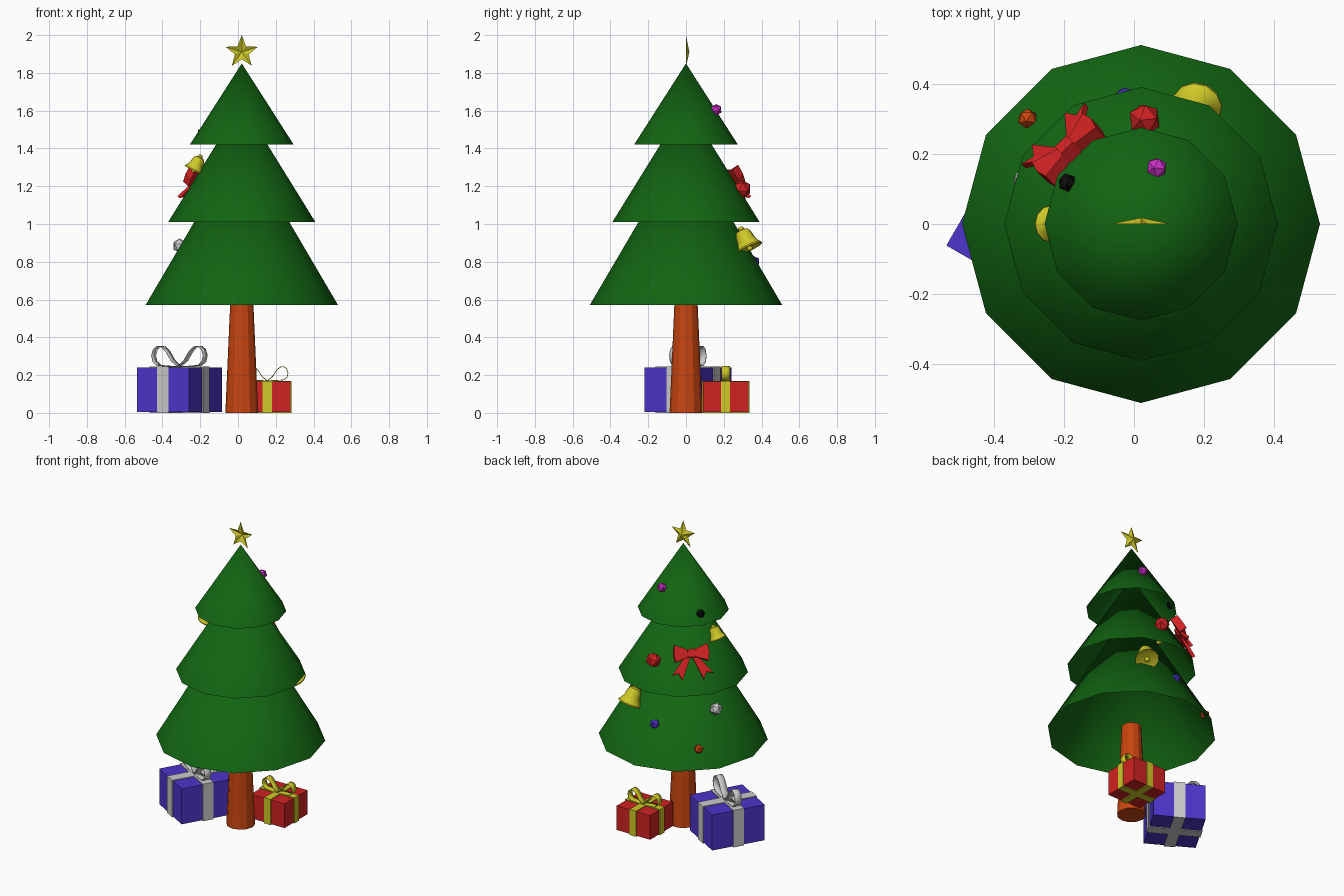
import bpy, bmesh, math
from mathutils import Matrix, Vector

cube = bpy.data.objects.get("Cube")
if cube:
    bpy.data.objects.remove(cube, do_unlink=True)


def material(name, *rgb):
    m = bpy.data.materials.new(name)
    m.use_nodes = True
    m.diffuse_color = (*rgb, 1)
    m.node_tree.nodes["Principled BSDF"].inputs["Base Color"].default_value = (*rgb, 1)
    return m


GREEN = material("pine green", 0.006, 0.13, 0.006)
BARK = material("bark orange", 0.58, 0.06, 0.005)
GOLD = material("gold yellow", 0.62, 0.58, 0.02)
RED = material("red", 0.64, 0.016, 0.016)
BLUE = material("violet blue", 0.075, 0.035, 0.6)
SILVER = material("silver grey", 0.6, 0.6, 0.6)
PINK = material("magenta", 0.6, 0.03, 0.58)
BLACK = material("black", 0.004, 0.004, 0.004)
AXIS = Vector((0.02, 0, 0))


def finish(name, bm, mat, matrix=Matrix(), smooth=None, normals=True):
    if normals:
        bmesh.ops.recalc_face_normals(bm, faces=bm.faces)
    mesh = bpy.data.meshes.new(name)
    bm.to_mesh(mesh)
    bm.free()
    mesh.materials.append(mat)
    obj = bpy.data.objects.new(name, mesh)
    bpy.context.collection.objects.link(obj)
    obj.matrix_world = matrix
    if smooth:
        bpy.ops.object.select_all(action="DESELECT")
        obj.select_set(True)
        bpy.context.view_layer.objects.active = obj
        bpy.ops.object.shade_smooth_by_angle(angle=math.radians(smooth))
    return obj


def lathe(name, profile, sides, mat, matrix, smooth=None):
    """Spin (radius, height) points about z; a zero radius closes to a point."""
    bm = bmesh.new()
    rings = []
    for r, z in profile:
        count = sides if r else 1
        rings.append([bm.verts.new((r * math.cos(math.tau * i / sides),
                                    r * math.sin(math.tau * i / sides), z))
                      for i in range(count)])
    for a, b in zip(rings, rings[1:]):
        for i in range(sides):
            j = (i + 1) % sides
            loop = [a[i % len(a)], a[j % len(a)], b[j % len(b)], b[i % len(b)]]
            bm.faces.new(list(dict.fromkeys(loop)))
    return finish(name, bm, mat, matrix, smooth)


def add_box(bm, size, centre):
    bmesh.ops.create_cube(bm, size=1, matrix=Matrix.Translation(centre) @ Matrix.Diagonal((*size, 1)))


def add_prism(bm, outline):
    """Extrude (x, y, back, front) points between their own two depths."""
    back = [bm.verts.new((x, y, lo)) for x, y, lo, hi in outline]
    front = [bm.verts.new((x, y, hi)) for x, y, lo, hi in outline]
    bm.faces.new(back)
    bm.faces.new(front)
    for i in range(len(outline)):
        j = (i + 1) % len(outline)
        bm.faces.new((back[i], back[j], front[j], front[i]))


def on_slope(x, y, z, slope=0.62):
    """Frame lying on the foliage: x sideways, y up the slope, z outward."""
    out = Vector((x, y, 0)) - AXIS
    out.normalize()
    up = Vector((0, 0, 1))
    side = up.cross(out)
    rise = (up - slope * out).normalized()
    normal = side.cross(rise)
    return Matrix.Translation((x, y, z)) @ Matrix((side, rise, normal)).transposed().to_4x4()


# Trunk and three open tiers of foliage
at_axis = Matrix.Translation(AXIS)
lathe("trunk", [(0, 0), (0.087, 0), (0.06, 0.61), (0, 0.61)], 12, BARK, at_axis)
tiers = [("lower", 0.51, 0.57, 1.44), ("middle", 0.39, 1.01, 1.64), ("upper", 0.275, 1.42, 1.85)]
for label, radius, base, tip in tiers:
    lathe(label + "_foliage", [(radius, base), (0, tip)], 12, GREEN, at_axis, 40)

# Star: one faceted sheet bulging to the back
bm = bmesh.new()
hub = bm.verts.new((0, 0.018, 0))
rim = []
for i in range(10):
    r = 0.038 if i % 2 else 0.09
    a = math.tau * i / 10
    rim.append(bm.verts.new((r * math.sin(a), 0, r * math.cos(a))))
for i in range(10):
    bm.faces.new((hub, rim[i], rim[(i + 1) % 10]))
finish("star", bm, GOLD, Matrix.Translation((0.02, 0, 1.91)))

# Faceted baubles
baubles = [
    ("magenta", PINK, 0.065, 0.16, 1.605, 0.031),
    ("black", BLACK, -0.19, 0.118, 1.483, 0.028),
    ("red", RED, 0.03, 0.298, 1.185, 0.048),
    ("silver", SILVER, -0.308, 0.125, 0.885, 0.04),
    ("blue", BLUE, -0.025, 0.36, 0.80, 0.032),
    ("orange", BARK, -0.303, 0.30, 0.685, 0.03),
]
for label, mat, x, y, z, r in baubles:
    bm = bmesh.new()
    bmesh.ops.create_icosphere(bm, subdivisions=1, radius=r)
    finish(label + "_bauble", bm, mat, on_slope(x, y, z))

# Bells, hanging along the slope with a clapper in the mouth
bell = [(0, 1), (0.12, 0.98), (0.13, 0.86), (0.28, 0.8), (0.36, 0.62), (0.4, 0.35),
        (0.5, 0.15), (0.58, 0.06), (0.58, 0), (0.5, 0.03), (0, 0.06)]
for label, x, y, z, size in [("upper", -0.215, 0, 1.325, 0.092), ("lower", 0.168, 0.312, 0.928, 0.125)]:
    place = on_slope(x, y, z, 0.5) @ Matrix.Rotation(-math.pi / 2, 4, "X")
    place = place @ Matrix.Scale(size, 4) @ Matrix.Translation((0, 0, -0.5))
    lathe(label + "_bell", bell, 12, GOLD, place, 40)
    bm = bmesh.new()
    bmesh.ops.create_icosphere(bm, subdivisions=2, radius=0.13)
    finish(label + "_bell_clapper", bm, GOLD, place, 40)

# Red bow on the middle tier: knot, flared loops and notched tails
bm = bmesh.new()
add_box(bm, (0.045, 0.05, 0.05), (0, 0, 0.035))
for s in (-1, 1):
    add_prism(bm, [(s * 0.015, 0.02, 0.02, 0.05), (s * 0.1, 0.055, 0.01, 0.06),
                   (s * 0.108, 0, 0.01, 0.06), (s * 0.1, -0.05, 0.01, 0.06),
                   (s * 0.015, -0.02, 0.02, 0.05)])
    add_prism(bm, [(0, -0.01, 0.02, 0.035), (s * 0.035, -0.01, 0.02, 0.035),
                   (s * 0.125, -0.125, 0.015, 0.035), (s * 0.085, -0.115, 0.015, 0.03),
                   (s * 0.065, -0.16, 0.015, 0.035)])
finish("tree_bow", bm, RED, on_slope(-0.165, 0.19, 1.235))

# Wrapped gifts: box, two ribbon bands and a two-loop bow
teardrop = [(0, 0), (0.25, 0.3), (0.45, 0.75), (0.62, 0.97), (0.78, 1), (0.93, 0.85), (1, 0.55),
            (0.95, 0.25), (0.8, 0.07), (0.55, 0.03), (0, 0)]


def gift(label, x, y, turn, size, paper, ribbon, band, reach, rise, strip):
    w, d, h = size
    e = 0.005
    place = Matrix.Translation((x, y, 0)) @ Matrix.Rotation(math.radians(turn), 4, "Z")
    mid = (0, 0, e + h / 2)
    bm = bmesh.new()
    add_box(bm, size, mid)
    finish(label + "_gift_box", bm, paper, place)
    bm = bmesh.new()
    add_box(bm, (band, d + 2 * e, h + 2 * e), mid)
    add_box(bm, (w + 2 * e, band, h + 2 * e), mid)
    finish(label + "_gift_ribbon", bm, ribbon, place)
    bm = bmesh.new()
    for s in (-1, 1):
        rows = [[bm.verts.new((s * reach * a, v * strip / 2, h + 2 * e + rise * b)) for v in (-1, 1)]
                for a, b in teardrop]
        for p, q in zip(rows, rows[1:]):
            bm.faces.new((p[0], p[1], q[1], q[0]))
    bow = finish(label + "_gift_bow", bm, ribbon, place, 50)
    thick = bow.modifiers.new("thickness", "SOLIDIFY")
    thick.thickness = 0.004
    thick.offset = 0


gift("blue", -0.31, 0.01, -30, (0.318, 0.348, 0.235), BLUE, SILVER, 0.07, 0.158, 0.108, 0.045)
gift("red", 0.155, 0.21, 0, (0.245, 0.24, 0.16), RED, GOLD, 0.048, 0.11, 0.075, 0.045)
